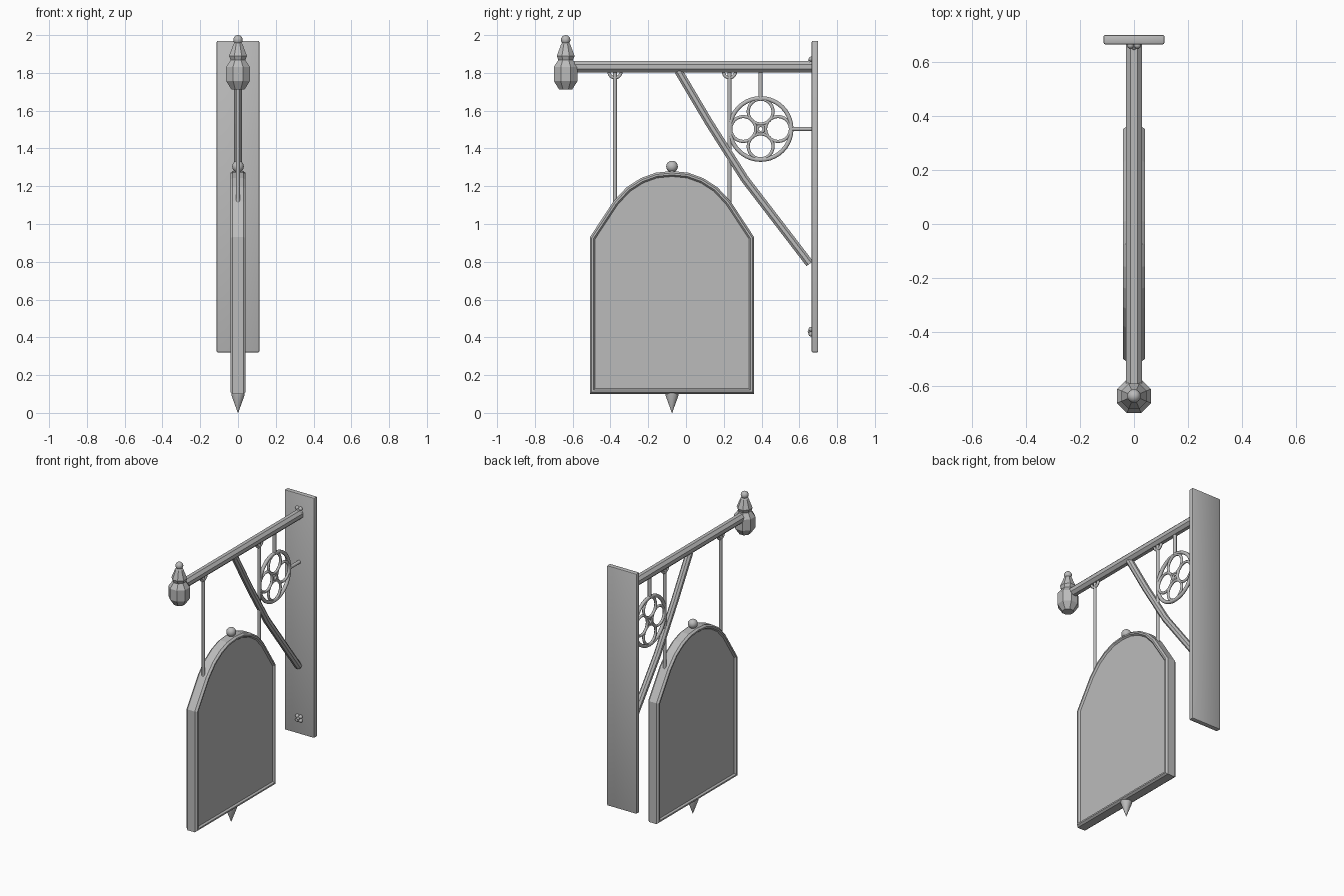
import bpy, bmesh, math
from mathutils import Vector

if "Cube" in bpy.data.objects:
    bpy.data.objects.remove(bpy.data.objects["Cube"])

iron = bpy.data.materials.new("grey iron")
iron.diffuse_color = (0.5, 0.5, 0.5, 1)
iron.use_nodes = True
iron.node_tree.nodes["Principled BSDF"].inputs["Base Color"].default_value = iron.diffuse_color


def finish(name, bm, smooth=None):
    bmesh.ops.recalc_face_normals(bm, faces=bm.faces[:])
    me = bpy.data.meshes.new(name)
    bm.to_mesh(me)
    bm.free()
    me.materials.append(iron)
    ob = bpy.data.objects.new(name, me)
    bpy.context.collection.objects.link(ob)
    if smooth:
        bpy.ops.object.select_all(action='DESELECT')
        ob.select_set(True)
        bpy.context.view_layer.objects.active = ob
        bpy.ops.object.shade_smooth_by_angle(angle=math.radians(smooth))
    return ob


def skin(bm, rings, cyclic=False, caps=True):
    n = len(rings[0])
    for i in range(len(rings) if cyclic else len(rings) - 1):
        a, b = rings[i], rings[(i + 1) % len(rings)]
        for j in range(n):
            k = (j + 1) % n
            bm.faces.new((a[j], a[k], b[k], b[j]))
    if caps and not cyclic:
        bm.faces.new(rings[0])
        bm.faces.new(rings[-1])


def round_profile(r, sides):
    t = math.pi / sides
    return [(r * math.cos(t + 2 * t * i), r * math.sin(t + 2 * t * i)) for i in range(sides)]


# sweep a (normal, x) profile along a path in the y-z plane, with mitred corners
def sweep(name, pts, profile, cyclic=False, smooth=None):
    bm = bmesh.new()
    pts = [Vector(p) for p in pts]
    n, rings = len(pts), []
    for i, p in enumerate(pts):
        d0 = (p - pts[i - 1]).normalized() if cyclic or i > 0 else None
        d1 = (pts[(i + 1) % n] - p).normalized() if cyclic or i < n - 1 else d0
        d0 = d0 or d1
        t = (d0 + d1).normalized()
        nor = Vector((-t.y, t.x)) / max(t.dot(d1), 0.3)
        rings.append([bm.verts.new((x, p.x + nor.x * a, p.y + nor.y * a)) for a, x in profile])
    skin(bm, rings, cyclic)
    return finish(name, bm, smooth)


def arc(cy, cz, r, a0, a1, n, closed=False):
    return [(cy + r * math.cos(a0 + (a1 - a0) * i / n), cz + r * math.sin(a0 + (a1 - a0) * i / n))
            for i in range(n if closed else n + 1)]


def ring(name, cy, cz, r, minor, n=32):
    sweep(name, arc(cy, cz, r, 0, 2 * math.pi, n, True), round_profile(minor, 8), True, 50)


# turned part around a vertical axis, from (radius, z) pairs
def lathe(name, cy, profile, sides, smooth=None):
    bm = bmesh.new()
    rings = [[bm.verts.new((x, cy + y, z)) for x, y in round_profile(r, sides)] for r, z in profile]
    skin(bm, rings)
    finish(name, bm, smooth)


def ball(name, c, r, scale=(1, 1, 1)):
    bm = bmesh.new()
    bmesh.ops.create_uvsphere(bm, u_segments=16, v_segments=10, radius=r)
    bmesh.ops.scale(bm, vec=scale, verts=bm.verts[:])
    bmesh.ops.translate(bm, vec=c, verts=bm.verts[:])
    finish(name, bm, 60)


# wall plate
bm = bmesh.new()
bmesh.ops.create_cube(bm, size=1)
bmesh.ops.scale(bm, vec=(0.226, 0.035, 1.65), verts=bm.verts[:])
bmesh.ops.translate(bm, vec=(0, 0.6825, 1.145), verts=bm.verts[:])
bmesh.ops.bevel(bm, geom=bm.edges[:], offset=0.007, segments=2, affect='EDGES', profile=0.5)
finish("wall_plate", bm, 35)

# four-lobed bolts on the plate
for label, z in (("upper", 1.86), ("lower", 0.43)):
    ball(label + "_bolt_centre", (0, 0.66, z), 0.012, (1, 1.3, 1))
    for sx in (-1, 1):
        for sz in (-1, 1):
            ball(label + "_bolt_lobe", (sx * 0.013, 0.662, z + sz * 0.013), 0.013)

# horizontal arm and diagonal brace
sweep("arm", [(-0.62, 1.832), (0.67, 1.832)], round_profile(0.0325, 8))
sweep("brace", [(-0.04, 1.81), (0.12, 1.54), (0.31, 1.24), (0.655, 0.79)], round_profile(0.0235, 8))

# lantern-shaped end finial
lathe("arm_finial", -0.637, [(0.038, 1.713), (0.068, 1.757), (0.068, 1.832), (0.042, 1.868),
                             (0.051, 1.89), (0.026, 1.952), (0.018, 1.96)], 8)
ball("arm_finial_ball", (0, -0.637, 1.975), 0.025)

# hanger rods with half rings under the arm
for y in (-0.376, 0.23):
    sweep("hanger_rod", [(y, 1.11), (y, 1.82)], round_profile(0.011, 8), smooth=50)
    sweep("hanger_loop", arc(y, 1.806, 0.032, math.pi, 2 * math.pi, 12), round_profile(0.009, 8), smooth=50)

# quatrefoil rosette with its two stays
cy, cz = 0.395, 1.503
ring("rosette_rim", cy, cz, 0.163, 0.012, 40)
for i in range(4):
    a = i * math.pi / 2
    ring("rosette_petal", cy + 0.092 * math.cos(a), cz + 0.092 * math.sin(a), 0.066, 0.009, 24)
ring("rosette_centre", cy, cz, 0.018, 0.008, 12)
sweep("rosette_top_stay", [(cy, 1.66), (cy, 1.815)], round_profile(0.012, 8), smooth=50)
sweep("rosette_side_stay", [(0.56, cz), (0.67, cz)], round_profile(0.012, 8), smooth=50)

# arched sign: moulded frame swept round the outline, flat panel inside
c = -0.074
half = [(0.435, 0.10), (0.435, 0.93), (0.31, 1.12), (0.24, 1.195), (0.165, 1.243), (0.085, 1.272)]
outline = ([(c + y, z) for y, z in half] + [(c, 1.28)] + [(c - y, z) for y, z in reversed(half)])
moulding = [(0, -0.028), (0.01, -0.041), (0.02, -0.041), (0.03, -0.028),
            (0.03, 0.028), (0.02, 0.041), (0.01, 0.041), (0, 0.028)]
sweep("sign_frame", outline, moulding, True)
bm = bmesh.new()
skin(bm, [[bm.verts.new((x, c + (y - c) * 0.95, 0.69 + (z - 0.69) * 0.97)) for y, z in outline]
          for x in (-0.03, 0.03)])
finish("sign_panel", bm)

# sign ornaments
ball("sign_top_ball", (0, c, 1.304), 0.031)
lathe("sign_bottom_spike", c, [(0.036, 0.105), (0.036, 0.095), (0.001, 0.0)], 16, 40)
